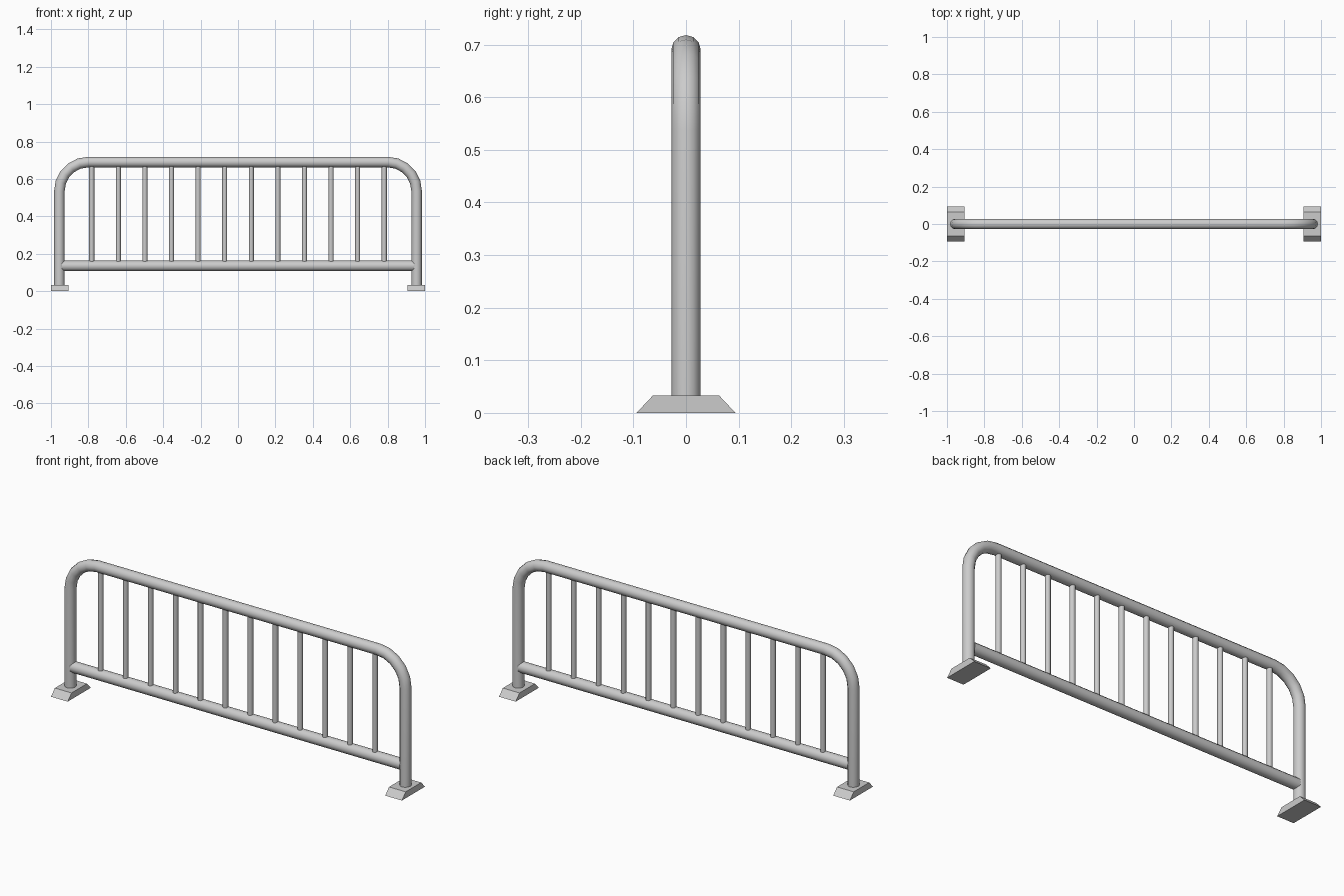
import bpy, bmesh, math
from mathutils import Vector

if "Cube" in bpy.data.objects:
    bpy.data.objects.remove(bpy.data.objects["Cube"])

def finish(name, bm, smooth=True):
    bmesh.ops.recalc_face_normals(bm, faces=bm.faces)
    me = bpy.data.meshes.new(name)
    bm.to_mesh(me)
    bm.free()
    ob = bpy.data.objects.new(name, me)
    bpy.context.collection.objects.link(ob)
    if smooth:
        bpy.ops.object.select_all(action='DESELECT')
        ob.select_set(True)
        bpy.context.view_layer.objects.active = ob
        bpy.ops.object.shade_smooth_by_angle(angle=math.radians(40))
    return ob

def tube(name, path, r, sides=12):
    """Sweep a circle along (x, z) points lying in the plane y = 0."""
    pts = [Vector((x, 0, z)) for x, z in path]
    bm = bmesh.new()
    rings = []
    for i, p in enumerate(pts):
        a = (p - pts[i - 1]).normalized() if i else (pts[1] - p).normalized()
        b = (pts[i + 1] - p).normalized() if i < len(pts) - 1 else a
        t = (a + b).normalized()
        n = Vector((-t.z, 0, t.x)) / t.dot(a)      # mitred at bends
        rings.append([bm.verts.new(p + r * (math.cos(w) * n + math.sin(w) * Vector((0, 1, 0))))
                      for w in (2 * math.pi * k / sides for k in range(sides))])
    for q, s in zip(rings, rings[1:]):
        for k in range(sides):
            j = (k + 1) % sides
            bm.faces.new((q[k], q[j], s[j], s[k]))
    bm.faces.new(rings[0])
    bm.faces.new(rings[-1])
    return finish(name, bm)

R, X, TOP, BEND = 0.028, 0.955, 0.69, 0.155

# Outer frame: two posts and the top rail in one bent tube
arc = [(X - BEND + BEND * math.cos(a), TOP - BEND + BEND * math.sin(a))
       for a in (math.pi / 2 * i / 5 for i in range(6))]
right = [(X, 0.02)] + arc
tube("outer_frame", right + [(-x, z) for x, z in reversed(right)], R)

# Lower rail
tube("lower_rail", [(-0.94, 0.135), (0.94, 0.135)], R)

# Upright bars
for i in range(12):
    x = -0.782 + i * 2 * 0.782 / 11
    tube(f"bar_{i + 1}", [(x, 0.14), (x, TOP)], 0.0135)

# Feet with sloping front and back
for side, cx in (("left", -0.9525), ("right", 0.9525)):
    bm = bmesh.new()
    profile = [(-0.094, 0), (0.094, 0), (0.063, 0.033), (-0.063, 0.033)]
    face = bm.faces.new([bm.verts.new((cx - 0.0475, y, z)) for y, z in profile])
    ext = bmesh.ops.extrude_face_region(bm, geom=[face], use_keep_orig=True)
    moved = [g for g in ext["geom"] if isinstance(g, bmesh.types.BMVert)]
    bmesh.ops.translate(bm, verts=moved, vec=(0.095, 0, 0))
    finish(f"{side}_foot", bm, smooth=False)
